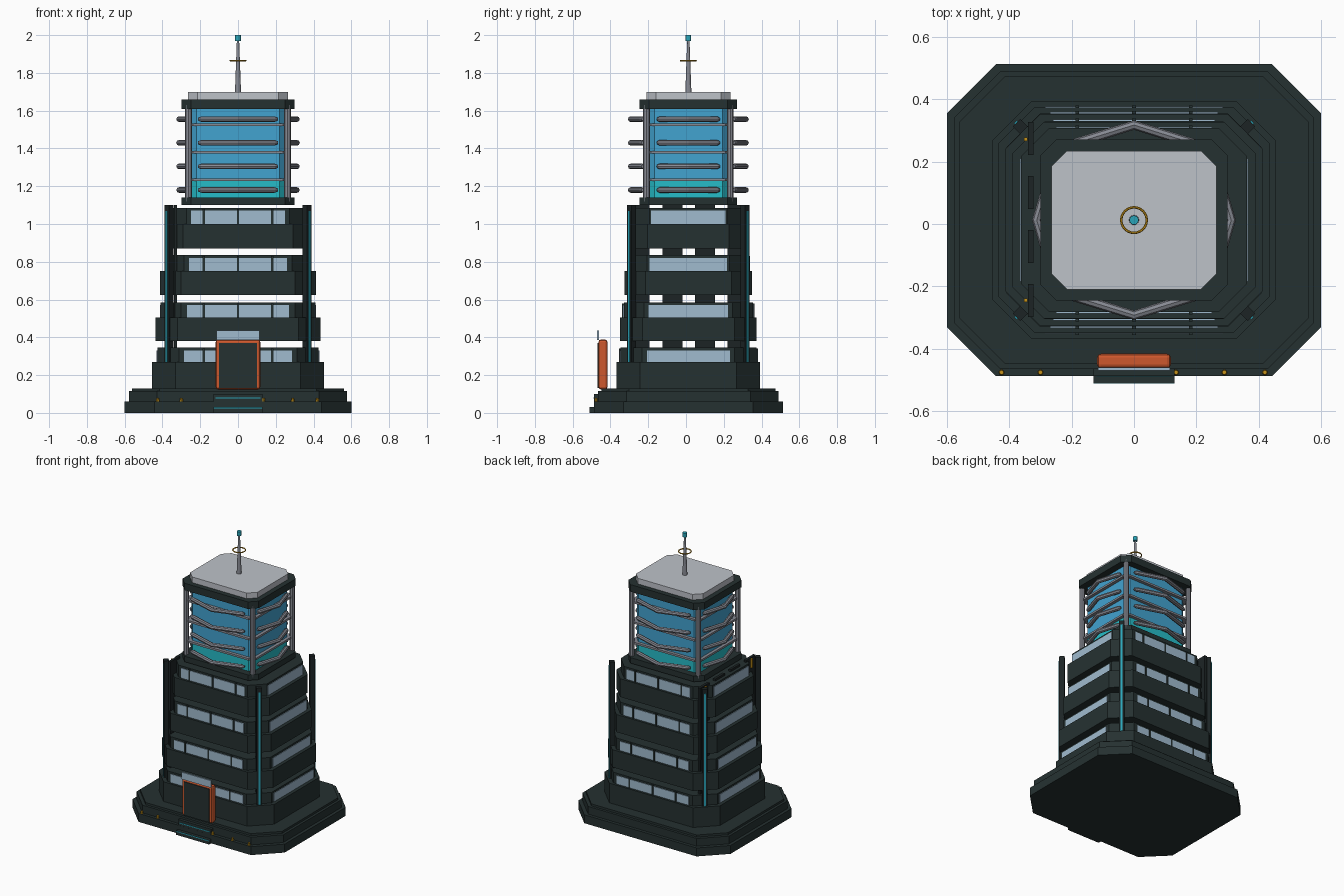
import bpy, bmesh, math
from mathutils import Matrix, Vector

if "Cube" in bpy.data.objects:
    bpy.data.objects.remove(bpy.data.objects["Cube"])

CY = 0.0125  # tower axis sits slightly behind the origin


def mat(name, r, g, b):
    lin = [((c / 255 + 0.055) / 1.055) ** 2.4 for c in (r, g, b)]
    m = bpy.data.materials.new(name)
    m.diffuse_color = (*lin, 1)
    m.use_nodes = True
    m.node_tree.nodes["Principled BSDF"].inputs["Base Color"].default_value = m.diffuse_color
    return m


DARK = mat("dark slate", 37, 49, 49)
BLACK = mat("post black", 28, 36, 37)
PANE = mat("pale glass", 160, 187, 207)
BLUE = mat("sky blue glass", 66, 163, 208)
TEAL = mat("teal glass", 38, 188, 200)
CYAN = mat("cyan light", 42, 165, 185)
ROOF = mat("light roof", 190, 194, 201)
STEEL = mat("steel grey", 135, 138, 147)
ORANGE = mat("burnt orange", 205, 88, 45)
GOLD = mat("gold", 200, 148, 25)


def finish(name, bm, m):
    bmesh.ops.recalc_face_normals(bm, faces=bm.faces)
    me = bpy.data.meshes.new(name)
    bm.to_mesh(me)
    bm.free()
    me.materials.append(m)
    ob = bpy.data.objects.new(name, me)
    bpy.context.collection.objects.link(ob)
    return ob


def box(name, x0, x1, y0, y1, z0, z1, m, turn=0, bevel=0):
    bm = bmesh.new()
    bmesh.ops.create_cube(bm, size=1)
    bm.transform(Matrix.Translation(((x0 + x1) / 2, (y0 + y1) / 2, (z0 + z1) / 2))
                 @ Matrix.Rotation(turn, 4, 'Z')
                 @ Matrix.Diagonal((x1 - x0, y1 - y0, z1 - z0, 1)))
    if bevel:
        bmesh.ops.bevel(bm, geom=bm.edges[:], offset=bevel, segments=2,
                        profile=0.5, affect='EDGES')
    return finish(name, bm, m)


def slab(name, hx, hy, ch, z0, z1, m):
    """Rectangular slab with chamfered corners, centred on the tower axis."""
    quarter = [(hx, hy - ch), (hx - ch, hy)]
    pts = quarter + [(-x, y) for x, y in quarter[::-1]]
    pts += [(-x, -y) for x, y in pts]
    bm = bmesh.new()
    f = bm.faces.new([bm.verts.new((x, y + CY, z0)) for x, y in pts])
    up = bmesh.ops.extrude_face_region(bm, geom=[f])
    bmesh.ops.translate(bm, vec=(0, 0, z1 - z0),
                        verts=[v for v in up['geom'] if isinstance(v, bmesh.types.BMVert)])
    return finish(name, bm, m)


def tube(name, pts, r, m, sides=8):
    """Round bar swept along a path lying flat in the xy plane."""
    bm = bmesh.new()
    rings = []
    for i, p in enumerate(pts):
        a, b = pts[max(i - 1, 0)], pts[min(i + 1, len(pts) - 1)]
        t = (Vector(b) - Vector(a)).normalized()
        side = t.cross(Vector((0, 0, 1)))
        rr = r * (0.6 if i in (0, len(pts) - 1) else 1)
        rings.append([bm.verts.new(Vector(p) + rr * (math.cos(q) * side + math.sin(q) * Vector((0, 0, 1))))
                      for q in (math.tau * k / sides for k in range(sides))])
    for A, B in zip(rings, rings[1:]):
        for k in range(sides):
            bm.faces.new((A[k], A[(k + 1) % sides], B[(k + 1) % sides], B[k]))
    bm.faces.new(rings[0])
    bm.faces.new(rings[-1])
    return finish(name, bm, m)


def cone(name, x, y, z0, z1, r0, r1, m, sides=12):
    bm = bmesh.new()
    bmesh.ops.create_cone(bm, cap_ends=True, segments=sides, radius1=r0, radius2=r1, depth=z1 - z0)
    bm.transform(Matrix.Translation((x, y, (z0 + z1) / 2)))
    return finish(name, bm, m)


# Stepped plinth
slab("plinth_lower", 0.60, 0.50, 0.157, 0, 0.06, DARK)
slab("plinth_middle", 0.578, 0.478, 0.15, 0.06, 0.115, DARK)
slab("plinth_top", 0.56, 0.46, 0.145, 0.115, 0.13, DARK)

# Four office storeys: spandrel, recessed window band, panes and mullions
storeys = [(0.455, 0.13, 0.27, 0.345, 0.285, 0.22, 0.125),
           (0.437, 0.38, 0.505, 0.585, 0.27, 0.21, 0.118),
           (0.413, 0.625, 0.75, 0.835, 0.26, 0.205, 0.11),
           (0.39, 0.87, 1.0, 1.085, 0.25, 0.197, 0.10)]
for n, (hx, z0, z1, z2, wx, wy, ch) in enumerate(storeys, 1):
    hy = hx - 0.075
    slab(f"storey_{n}_spandrel", hx, hy, ch, z0, z1, DARK)
    ux, uy = hx - 0.028, hy - 0.02
    slab(f"storey_{n}_window_band", ux, uy, ch - 0.01, z1, z2, DARK)
    for s in (-1, 1):
        yf, xf = CY + s * uy, s * ux
        box(f"storey_{n}_long_window", -wx, wx, yf - 0.004, yf + 0.004, z1, z2 - 0.014, PANE)
        box(f"storey_{n}_side_window", xf - 0.004, xf + 0.004, CY - wy, CY + wy, z1, z2 - 0.014, PANE)
        for x in (-0.182, 0, 0.182):
            box(f"storey_{n}_mullion", x - 0.006, x + 0.006, yf - 0.008, yf + 0.008, z1, z2 - 0.005, DARK)

# Corner posts with light strips
for sx in (-1, 1):
    for sy in (-1, 1):
        x, y = sx * 0.365, CY + sy * 0.30
        turn = math.pi / 4 * sx * sy
        box("corner_post", x - 0.017, x + 0.017, y - 0.017, y + 0.017, 0.13, 1.10, BLACK, turn)
        x, y = sx * 0.378, CY + sy * 0.313
        box("corner_light_strip", x - 0.003, x + 0.003, y - 0.006, y + 0.006, 0.265, 1.07, CYAN, turn)

# Inner fins on the left side, with gold markers
for y in (-0.245, -0.072, 0.101, 0.274):
    box("left_fin", -0.34, -0.322, y - 0.053, y + 0.053, 0.13, 1.10, BLACK)
for y in (-0.245, 0.272):
    box("gold_marker", -0.353, -0.341, y - 0.006, y + 0.006, 1.03, 1.095, GOLD)

# Glazed upper tower
slab("tower_base_collar", 0.30, 0.258, 0.05, 1.10, 1.14, DARK)
slab("tower_lower_glass", 0.25, 0.21, 0.03, 1.14, 1.235, TEAL)
slab("tower_upper_glass", 0.25, 0.21, 0.03, 1.235, 1.61, BLUE)
slab("tower_top_collar", 0.30, 0.258, 0.05, 1.61, 1.66, DARK)
slab("roof_plate", 0.265, 0.222, 0.05, 1.66, 1.70, ROOF)
for z in (1.235, 1.38, 1.525):
    slab("tower_rail", 0.272, 0.232, 0.035, z - 0.007, z + 0.007, STEEL)
for sx in (-1, 1):
    for sy in (-1, 1):
        cone("tower_corner_post", sx * 0.262, CY + sy * 0.222, 1.12, 1.63, 0.018, 0.018, STEEL, 8)

# Bowed sun louvres on all four faces
for z in (1.18, 1.305, 1.43, 1.555):
    for s in (-1, 1):
        bow = [(-1, 0), (-0.92, 0.08), (-0.45, 0.55), (0, 1), (0.45, 0.55), (0.92, 0.08), (1, 0)]
        tube("long_louvre", [(u * 0.21, CY + s * (0.24 + 0.065 * v), z) for u, v in bow], 0.015, STEEL)
        tube("side_louvre", [(s * (0.262 + 0.05 * v), CY + u * 0.165, z) for u, v in bow], 0.015, STEEL)

# Antenna mast
cone("antenna_mast", 0, CY, 1.70, 1.975, 0.016, 0.006, STEEL)
cone("antenna_cap", 0, CY, 1.97, 2.0, 0.015, 0.015, CYAN)
bpy.ops.mesh.primitive_torus_add(location=(0, CY, 1.865), major_radius=0.041, minor_radius=0.004,
                                 major_segments=24, minor_segments=6)
ring = bpy.context.object
ring.name = "antenna_ring"
ring.data.materials.append(GOLD)

# Entrance portal, glass canopy and steps
box("portal_frame", -0.118, 0.118, -0.463, -0.416, 0.125, 0.388, ORANGE, bevel=0.012)
box("portal_door", -0.10, 0.10, -0.468, -0.46, 0.132, 0.37, DARK)
box("portal_canopy", -0.115, 0.115, -0.470, -0.460, 0.385, 0.435, PANE)
box("entry_step", -0.13, 0.13, -0.51, -0.48, 0, 0.03, DARK)
box("entry_upper_step", -0.13, 0.13, -0.487, -0.46, 0.06, 0.10, DARK)
box("upper_step_light", -0.12, 0.12, -0.490, -0.484, 0.076, 0.082, CYAN)
box("lower_step_light", -0.13, 0.13, -0.512, -0.506, 0.022, 0.028, CYAN)

# Small lamps along the front plinth
for x in (-0.425, -0.30, -0.01, 0.135, 0.29, 0.42):
    cone("plinth_lamp", x, -0.476, 0.06, 0.078, 0.009, 0.007, GOLD, 8)
